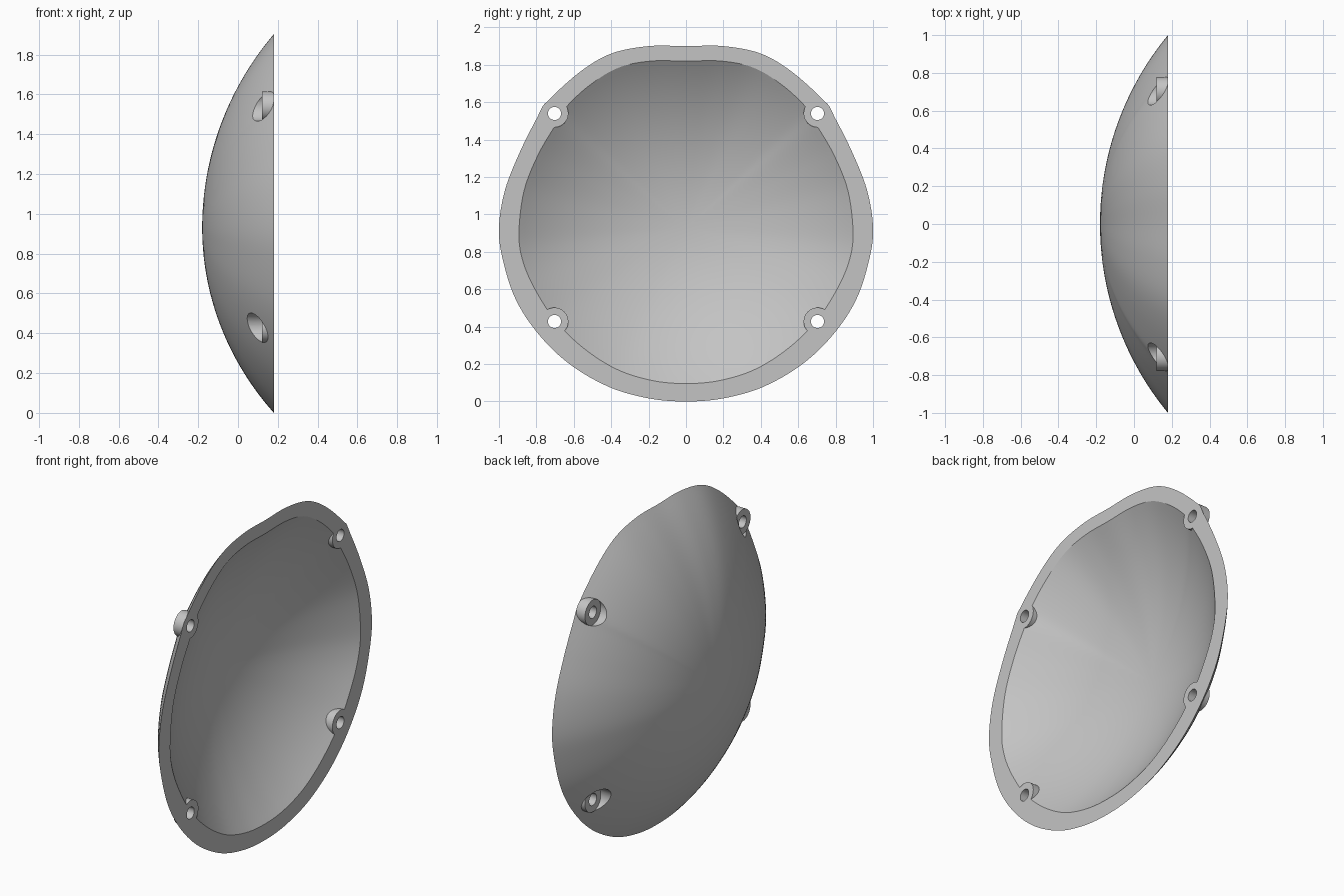
import bpy, bmesh, math
from mathutils import Vector

if "Cube" in bpy.data.objects:
    bpy.data.objects.remove(bpy.data.objects["Cube"], do_unlink=True)

RIM_X = 0.18          # plane of the open flat rim
CENTRE_Z = 0.93       # height of the dome's crown
BOSS_R, HOLE_R, SEAT_X = 0.074, 0.035, 0.12
BOSSES = [(s * 0.703, z) for s in (-1, 1) for z in (0.428, 1.54)]
RINGS, STEPS = 28, 6

# Half outlines of the rim (y, z), from the flat top round to the bottom
OUTER = [(0, 1.9), (0.2, 1.9), (0.4, 1.86), (0.57, 1.76), (0.745, 1.6), (0.8, 1.51),
         (0.89, 1.33), (0.968, 1.13), (1, 0.93), (0.98, 0.76), (0.91, 0.545),
         (0.787, 0.358), (0.62, 0.198), (0.41, 0.077), (0.2, 0.017), (0, 0)]
INNER = [(0, 1.82), (0.19, 1.82), (0.36, 1.785), (0.51, 1.695), (0.64, 1.575), (0.7, 1.475),
         (0.79, 1.32), (0.865, 1.13), (0.893, 0.91), (0.875, 0.76), (0.81, 0.605),
         (0.7, 0.435), (0.55, 0.287), (0.37, 0.172), (0.18, 0.112), (0, 0.096)]

metal = bpy.data.materials.new("plain grey")
metal.use_nodes = True
grey = (0.55, 0.55, 0.55, 1)
metal.diffuse_color = grey
metal.node_tree.nodes["Principled BSDF"].inputs["Base Color"].default_value = grey


def outline(half):
    """Mirror a half outline and round it into a closed smooth loop."""
    pts = [Vector(p) for p in half]
    pts += [Vector((-p.x, p.y)) for p in reversed(pts[1:-1])]
    n, loop = len(pts), []
    for i in range(n):
        a, b, c, d = (pts[(i + k) % n] for k in (-1, 0, 1, 2))
        for j in range(STEPS):
            t = j / STEPS
            loop.append(b + (c - a) * t / 2 + (a * 2 - b * 5 + c * 4 - d) * t**2 / 2
                        + (b * 3 - a - c * 3 + d) * t**3 / 2)
    return loop


def make_object(name, bm):
    bmesh.ops.recalc_face_normals(bm, faces=bm.faces)
    mesh = bpy.data.meshes.new(name)
    bm.to_mesh(mesh)
    bm.free()
    mesh.materials.append(metal)
    obj = bpy.data.objects.new(name, mesh)
    bpy.context.collection.objects.link(obj)
    return obj


def select(obj):
    bpy.ops.object.select_all(action='DESELECT')
    obj.select_set(True)
    bpy.context.view_layer.objects.active = obj


def smooth(obj):
    select(obj)
    bpy.ops.object.shade_smooth_by_angle(angle=math.radians(25))


def bridge(bm, a, b):
    n = len(a)
    for i in range(n):
        bm.faces.new((a[i], a[(i + 1) % n], b[(i + 1) % n], b[i]))


def add_dome(bm, loop, depth):
    """Shrink the outline towards the crown along an arc; return the rim ring."""
    radius = (1 + depth**2) / (2 * depth)
    crown_x = RIM_X - depth
    crown = bm.verts.new((crown_x, 0, CENTRE_Z))
    last = None
    for k in range(1, RINGS + 1):
        s = k / RINGS
        x = crown_x + radius - math.sqrt(radius**2 - s**2)
        ring = [bm.verts.new((x, p.x * s, CENTRE_Z + (p.y - CENTRE_Z) * s)) for p in loop]
        if last:
            bridge(bm, last, ring)
        else:
            for i in range(len(ring)):
                bm.faces.new((crown, ring[i], ring[(i + 1) % len(ring)]))
        last = ring
    return last


def circle(bm, x, y, z, r, n=40):
    return [bm.verts.new((x, y + r * math.cos(math.tau * i / n),
                          z + r * math.sin(math.tau * i / n))) for i in range(n)]


# Hollow domed shell with a flat rim
bm = bmesh.new()
bridge(bm, add_dome(bm, outline(OUTER), 0.36), add_dome(bm, outline(INNER), 0.3))
shell = make_object("domed_shell", bm)

# Cut the round screw recesses through the shell
bm = bmesh.new()
for y, z in BOSSES:
    back, front = (circle(bm, x, y, z, BOSS_R) for x in (-0.4, 0.4))
    bridge(bm, back, front)
    bm.faces.new(back)
    bm.faces.new(front)
cutter = make_object("recess_cutter", bm)
cutter.hide_render = True
cut = shell.modifiers.new("recesses", 'BOOLEAN')
cut.operation, cut.solver, cut.object = 'DIFFERENCE', 'EXACT', cutter
select(shell)
bpy.ops.object.modifier_apply(modifier=cut.name)
bpy.data.objects.remove(cutter, do_unlink=True)
smooth(shell)

# Screw bosses: short drilled rings flush with the rim
for y, z in BOSSES:
    bm = bmesh.new()
    rings = [circle(bm, x, y, z, r) for x, r in
             ((SEAT_X, BOSS_R), (RIM_X, BOSS_R), (RIM_X, HOLE_R), (SEAT_X, HOLE_R))]
    for i in range(4):
        bridge(bm, rings[i], rings[(i + 1) % 4])
    side = "left" if y > 0 else "right"
    level = "upper" if z > CENTRE_Z else "lower"
    smooth(make_object(f"{level}_{side}_screw_boss", bm))
